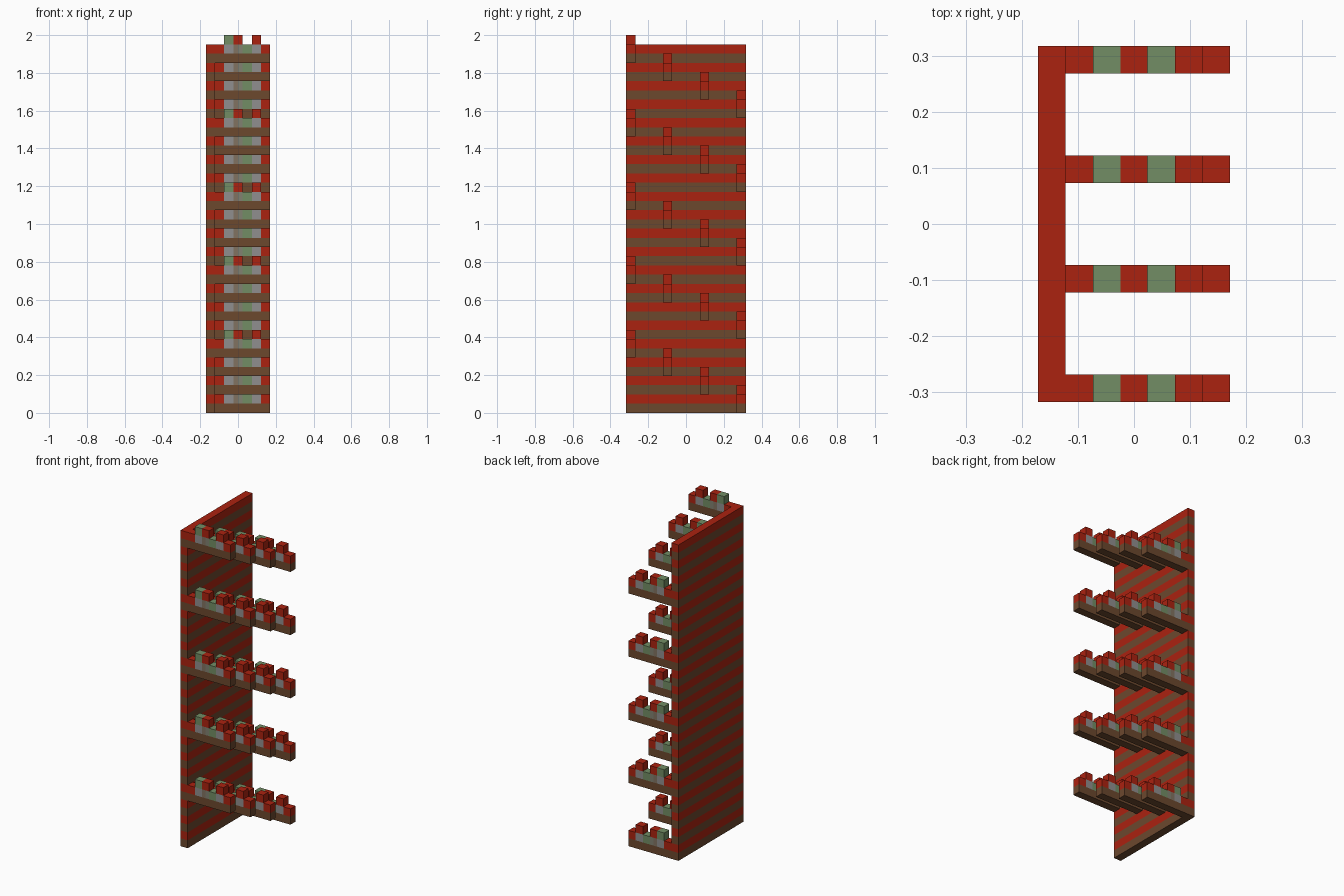
import bpy, bmesh
from mathutils import Vector

if "Cube" in bpy.data.objects:
    bpy.data.objects.remove(bpy.data.objects["Cube"], do_unlink=True)

U = 2 / 41                      # size of one block
LENGTH, DEPTH, HEIGHT = 7, 13, 40


def material(name, rgb):
    mat = bpy.data.materials.new(name)
    mat.use_nodes = True
    color = (*rgb, 1)
    mat.diffuse_color = color
    mat.node_tree.nodes["Principled BSDF"].inputs["Base Color"].default_value = color
    return mat


MATS = {
    "R": material("red", (0.41, 0.016, 0.005)),
    "B": material("brown", (0.15, 0.065, 0.027)),
    "G": material("sage_green", (0.17, 0.27, 0.13)),
    "S": material("stone_grey", (0.28, 0.275, 0.275)),
    "T": material("tan_grey", (0.22, 0.17, 0.12)),
    "M": material("moss_grey", (0.22, 0.22, 0.165)),
}
KEYS = list(MATS)


def finish(bm, name):
    mesh = bpy.data.meshes.new(name)
    bm.to_mesh(mesh)
    bm.free()
    for mat in MATS.values():
        mesh.materials.append(mat)
    return mesh


def add(name, mesh):
    obj = bpy.data.objects.new(name, mesh)
    bpy.context.collection.objects.link(obj)
    return obj


# Striped wall: one box cut into layers that alternate brown and red
bm = bmesh.new()
bmesh.ops.create_cube(bm, size=1)
bmesh.ops.scale(bm, vec=(U, DEPTH * U, HEIGHT * U), verts=bm.verts)
bmesh.ops.translate(bm, vec=((1 - LENGTH) / 2 * U, 0, HEIGHT * U / 2), verts=bm.verts)
for layer in range(1, HEIGHT):
    bmesh.ops.bisect_plane(bm, geom=bm.verts[:] + bm.edges[:] + bm.faces[:],
                           plane_co=(0, 0, layer * U), plane_no=(0, 0, 1))
bm.normal_update()
for f in bm.faces:
    z = f.calc_center_median().z - f.normal.z * U / 2
    f.material_index = KEYS.index("RB"[int(z / U) % 2 == 0])
add("striped_wall", finish(bm, "striped_wall"))

# Arm profile: rows of coloured cells from bottom to top, outward from the wall
COLUMNS = [1, 2, 3, 3.5, 4, 5, 6, 7]
ROWS = ["BBBBBBB",
        "RSTMGSR",
        " GRR R "]
bm = bmesh.new()
for row, cells in enumerate(ROWS):
    for x0, x1, key in zip(COLUMNS, COLUMNS[1:], cells):
        if key != " ":
            corners = [(x0, row), (x1, row), (x1, row + 1), (x0, row + 1)]
            face = bm.faces.new([bm.verts.new(Vector((x - LENGTH / 2, 0, z)) * U)
                                 for x, z in corners])
            face.material_index = KEYS.index(key)
bmesh.ops.remove_doubles(bm, verts=bm.verts, dist=U / 100)
arm_mesh = finish(bm, "arm")

# Four staggered arms in each of five tiers, stepping down towards the back
for tier in range(5):
    for step in range(4):
        arm = add(f"arm_{tier + 1}_{step + 1}", arm_mesh)
        arm.location = (0, (6 - 4 * step) * U, (8 * tier + 2 * step) * U)
        solid = arm.modifiers.new("thickness", "SOLIDIFY")
        solid.thickness = U
        solid.offset = 0
